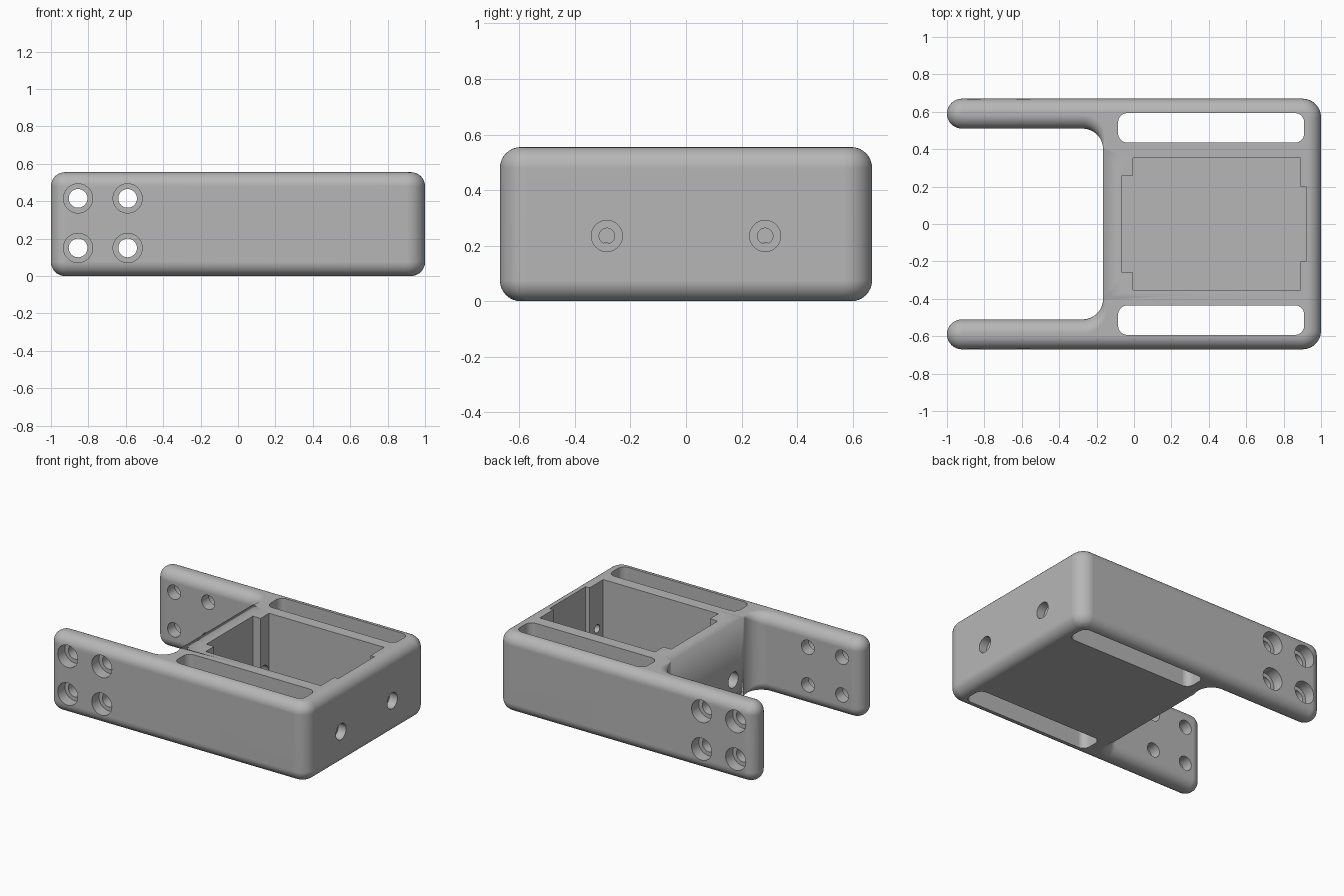
import bpy
import bmesh
from math import sin, cos, pi, radians
from mathutils import Vector

if "Cube" in bpy.data.objects:
    bpy.data.objects.remove(bpy.data.objects["Cube"], do_unlink=True)

HEIGHT = 0.555
EDGE = 0.075          # rounding of the outer rims
STEPS = 8

grey = bpy.data.materials.new("plain grey")
grey.use_nodes = True
grey.diffuse_color = (0.47, 0.47, 0.47, 1)
grey.node_tree.nodes["Principled BSDF"].inputs["Base Color"].default_value = (0.47, 0.47, 0.47, 1)


def to_object(bm, name):
    bmesh.ops.recalc_face_normals(bm, faces=bm.faces)
    mesh = bpy.data.meshes.new(name)
    bm.to_mesh(mesh)
    bm.free()
    mesh.materials.append(grey)
    obj = bpy.data.objects.new(name, mesh)
    bpy.context.collection.objects.link(obj)
    return obj


def arc(cx, cy, r, a0, a1, n=12):
    """Points on an arc, each with its radial direction."""
    result = []
    for i in range(n + 1):
        a = radians(a0 + (a1 - a0) * i / n)
        d = Vector((cos(a), sin(a)))
        result.append((Vector((cx, cy)) + d * r, d))
    return result


def outline():
    """Plan of the bracket as (point, outward normal, rim radius)."""
    # inner corner, where the rim rounding fades out towards the web
    inner = arc(-0.275, -0.40, 0.11, 0, -90)
    half = [(p, -d, EDGE * sin(pi / 2 * i / 12)) for i, (p, d) in enumerate(inner)]
    # arm tip and outer corner
    half += [(p, d, EDGE) for p, d in arc(-0.92, -0.59, 0.08, 90, 270, 20)]
    half += [(p, d, EDGE) for p, d in arc(0.90, -0.57, 0.10, 270, 360)]
    flip = Vector((1, -1))
    return half + [(p * flip, d * flip, r) for p, d, r in reversed(half)]


def make_body():
    plan = outline()
    bm = bmesh.new()
    rings = []
    layers = [(i / STEPS * pi / 2, -1) for i in range(STEPS, -1, -1)]
    layers += [(i / STEPS * pi / 2, 1) for i in range(STEPS + 1)]
    for angle, side in layers:
        ring = []
        for p, d, r in plan:
            q = p - d * r * (1 - cos(angle))
            drop = r * (1 - sin(angle))
            ring.append(bm.verts.new((q.x, q.y, HEIGHT - drop if side > 0 else drop)))
        rings.append(ring)
    count = len(plan)
    for low, high in zip(rings, rings[1:]):
        for i in range(count):
            j = (i + 1) % count
            bm.faces.new((low[i], low[j], high[j], high[i]))
    bm.faces.new(list(reversed(rings[0])))
    bm.faces.new(rings[-1])
    bmesh.ops.remove_doubles(bm, verts=bm.verts, dist=0.00001)
    return to_object(bm, "bracket_body")


def prism(points, z0, z1):
    bm = bmesh.new()
    face = bm.faces.new([bm.verts.new((x, y, z0)) for x, y in points])
    top = bmesh.ops.extrude_face_region(bm, geom=[face])["geom"]
    bmesh.ops.translate(bm, verts=[v for v in top if isinstance(v, bmesh.types.BMVert)],
                        vec=(0, 0, z1 - z0))
    return to_object(bm, "cutter")


def rod(radius, start, end):
    start, end = Vector(start), Vector(end)
    axis = end - start
    matrix = axis.to_track_quat("Z", "Y").to_matrix().to_4x4()
    matrix.translation = (start + end) / 2
    bm = bmesh.new()
    bmesh.ops.create_cone(bm, cap_ends=True, segments=40, radius1=radius,
                          radius2=radius, depth=axis.length, matrix=matrix)
    return to_object(bm, "cutter")


body = make_body()
bpy.context.view_layer.objects.active = body


def cut(cutter):
    cutter.hide_render = True
    mod = body.modifiers.new("cut", "BOOLEAN")
    mod.operation = "DIFFERENCE"
    mod.solver = "EXACT"
    mod.object = cutter
    bpy.ops.object.modifier_apply(modifier=mod.name)
    bpy.data.objects.remove(cutter, do_unlink=True)


bpy.ops.object.select_all(action="DESELECT")
body.select_set(True)

# Central pocket with a notch at each end
half_pocket = [(-0.065, -0.258), (-0.005, -0.258), (-0.005, -0.352),
               (0.89, -0.352), (0.89, -0.20), (0.92, -0.20)]
cut(prism(half_pocket + [(x, -y) for x, y in reversed(half_pocket)], 0.08, 0.7))

for side in (-1, 1):
    # Long through slot beside the pocket
    slot = []
    for cx, cy, a in ((0.86, 0.543, 0), (-0.035, 0.543, 90),
                      (-0.035, 0.485, 180), (0.86, 0.485, 270)):
        slot += [(p.x, p.y * side) for p, d in arc(cx, cy, 0.05, a, a + 90, 8)]
    cut(prism(slot, -0.1, 0.7))

    # Counterbored screw holes in the arm
    for x in (-0.855, -0.59):
        for z in (0.15, 0.415):
            cut(rod(0.05, (x, side * 0.4, z), (x, side * 0.8, z)))
            cut(rod(0.078, (x, side * 0.59, z), (x, side * 0.8, z)))

    # Counterbored screw holes in the end wall
    y = side * 0.285
    cut(rod(0.028, (0.8, y, 0.235), (1.1, y, 0.235)))
    cut(rod(0.056, (0.94, y, 0.235), (1.1, y, 0.235)))

    # Hole in the web between the arms
    cut(rod(0.055, (-0.3, side * 0.29, 0.155), (0.1, side * 0.29, 0.155)))

# Smooth rims with crisp cut edges
bpy.ops.object.shade_smooth_by_angle(angle=radians(30))
weighted = body.modifiers.new("even shading", "WEIGHTED_NORMAL")
weighted.keep_sharp = True
